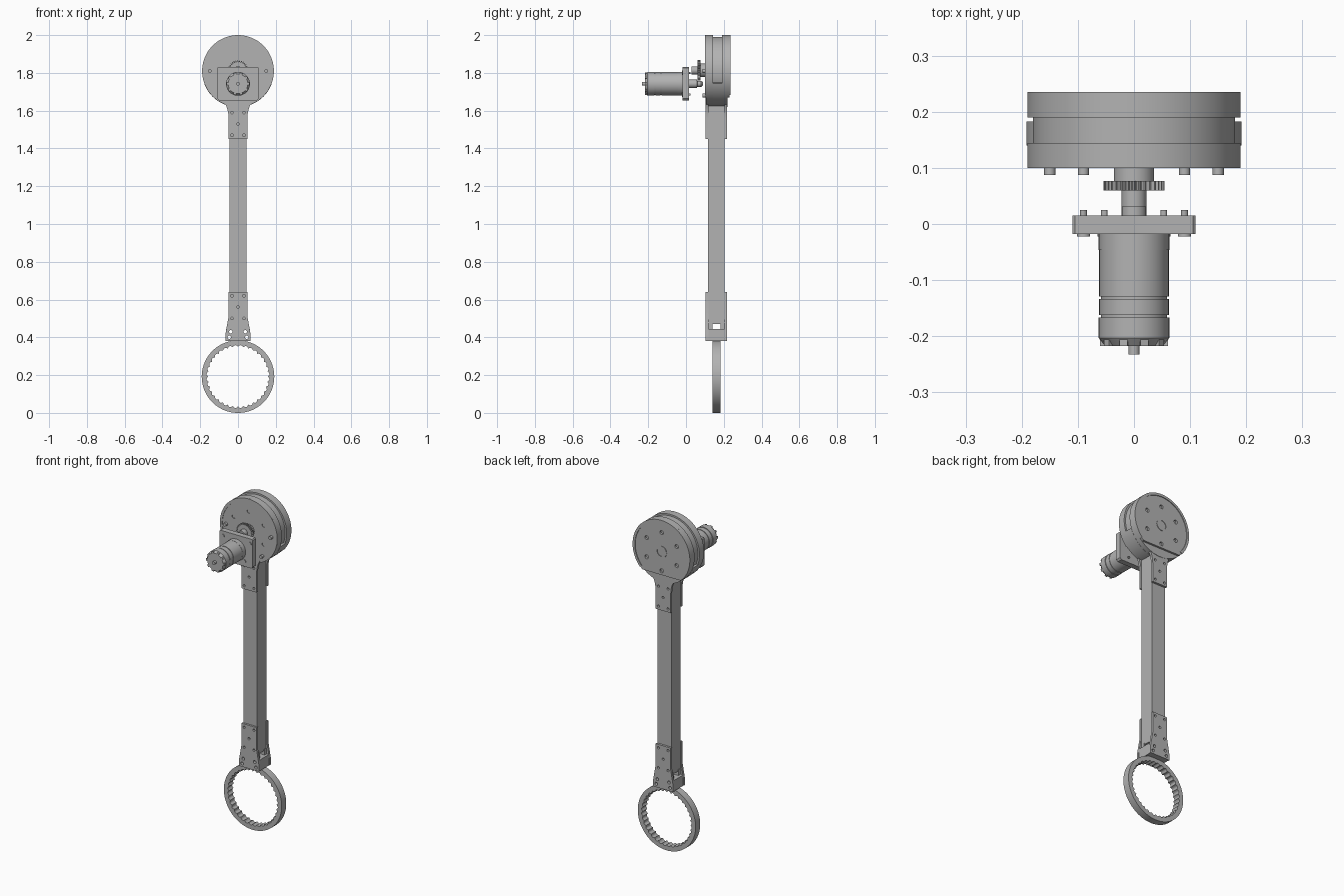
import bpy, bmesh
from math import sin, cos, pi, radians

cube = bpy.data.objects.get("Cube")
if cube:
    bpy.data.objects.remove(cube, do_unlink=True)

grey = bpy.data.materials.new("plain grey")
grey.use_nodes = True
grey.diffuse_color = (0.45, 0.45, 0.45, 1)
grey.node_tree.nodes["Principled BSDF"].inputs["Base Color"].default_value = (0.45, 0.45, 0.45, 1)


def finish(name, bm, smooth=True):
    bmesh.ops.recalc_face_normals(bm, faces=bm.faces[:])
    mesh = bpy.data.meshes.new(name)
    bm.to_mesh(mesh)
    bm.free()
    mesh.materials.append(grey)
    obj = bpy.data.objects.new(name, mesh)
    bpy.context.collection.objects.link(obj)
    if smooth:
        shade(obj)
    return obj


def shade(obj):
    bpy.ops.object.select_all(action='DESELECT')
    obj.select_set(True)
    bpy.context.view_layer.objects.active = obj
    bpy.ops.object.shade_smooth_by_angle(angle=radians(30))


def add_prism(bm, pts, y0, y1):
    """Solid with an outline in x, z pushed along y."""
    a = [bm.verts.new((x, y0, z)) for x, z in pts]
    b = [bm.verts.new((x, y1, z)) for x, z in pts]
    bm.faces.new(a)
    bm.faces.new(b[::-1])
    for i in range(len(a)):
        j = (i + 1) % len(a)
        bm.faces.new((a[i], a[j], b[j], b[i]))


def prism(name, pts, y0, y1):
    bm = bmesh.new()
    add_prism(bm, pts, y0, y1)
    return finish(name, bm)


def circle(x, z, r, n=48):
    return [(x + r * cos(2 * pi * i / n), z + r * sin(2 * pi * i / n)) for i in range(n)]


def discs(name, spots, r, y0, y1, n=48):
    bm = bmesh.new()
    for x, z in spots:
        add_prism(bm, circle(x, z, r, n), y0, y1)
    return finish(name, bm)


def box(name, x, y0, y1, z0, z1):
    return prism(name, [(-x, z0), (x, z0), (x, z1), (-x, z1)], y0, y1)


def lathe(name, z, profile, n=48):
    """Turned part around an axis along y; profile is (radius, y)."""
    bm = bmesh.new()
    rings = [[bm.verts.new((x, y, zz)) for x, zz in circle(0, z, r, n)] for r, y in profile]
    for a, b in zip(rings, rings[1:]):
        for i in range(n):
            j = (i + 1) % n
            bm.faces.new((a[i], a[j], b[j], b[i]))
    bm.faces.new(rings[0])
    bm.faces.new(rings[-1])
    return finish(name, bm)


def mirror_outline(half):
    """Close a right-hand half outline, listed bottom to top."""
    return half + [(-x, z) for x, z in reversed(half)]


def drill(obj, spots, r, y0, y1):
    cutter = discs("hole_cutter", spots, r, y0, y1, 16)
    mod = obj.modifiers.new("holes", 'BOOLEAN')
    mod.object, mod.solver = cutter, 'EXACT'
    bpy.context.view_layer.update()
    dep = bpy.context.evaluated_depsgraph_get()
    mesh = bpy.data.meshes.new_from_object(obj.evaluated_get(dep))
    obj.modifiers.clear()
    obj.data = mesh
    bpy.data.objects.remove(cutter, do_unlink=True)
    shade(obj)


def arc_band(name, z, r_in, r_out, a0, a1, y0, y1, n=64):
    ang = [radians(a0 + (a1 - a0) * i / n) for i in range(n + 1)]
    pts = [(r_out * cos(a), z + r_out * sin(a)) for a in ang]
    pts += [(r_in * cos(a), z + r_in * sin(a)) for a in reversed(ang)]
    return prism(name, pts, y0, y1)


# Drum: core, two flat-bottomed faces, raised rims and a lower spacer
DZ = 1.81
discs("drum_core", [(0, DZ)], 0.18, 0.12, 0.215, 96)
arc_band("drum_spacer", DZ, 0.178, 0.191, 200, 340, 0.144, 0.19)
hexes = [(0.115 * sin(i * pi / 3), DZ + 0.115 * cos(i * pi / 3)) for i in range(6)]
for side, inner, face, rim, base in (("front", 0.144, 0.103, 0.10, 0.106),
                                     ("back", 0.19, 0.231, 0.235, 0.219)):
    lo, hi = sorted((inner, base))
    discs(side + "_drum_disc", [(0, DZ)], 0.19, lo, hi, 96)
    lo, hi = sorted((inner, face))
    cover = prism(side + "_drum_cover",
                  [(x, max(z, 1.67)) for x, z in circle(0, DZ, 0.189, 96) if z > 1.655], lo, hi)
    drill(cover, hexes, 0.012, face - 0.015, face + 0.015)
    lo, hi = sorted((inner, rim))
    arc_band(side + "_drum_rim", DZ, 0.175, 0.19, -42, 222, lo, hi)
arc_band("back_bearing_ring", DZ, 0.028, 0.034, 0, 359.9, 0.225, 0.234)
bolts = [(s * x, z) for s in (-1, 1) for x, z in ((0.15, DZ), (0.09, 1.68))]
discs("drum_bolts", bolts, 0.01, 0.087, 0.105, 16)

# Arm tube
box("arm_tube", 0.045, 0.116, 0.204, 0.47, 1.64)

# Upper bracket plates with a curved flare into the drum
flare = [(0.05 + 0.075 * (1 - cos(t * pi / 16)), 1.56 + 0.12 * sin(t * pi / 16)) for t in range(9)]
upper = mirror_outline([(0.05, 1.45)] + flare)
upper_holes = [(s * 0.032, z) for s in (-1, 1) for z in (1.47, 1.59)] + [(0, 1.53)]

# Lower bracket plates
lower = mirror_outline([(0.066, 0.38), (0.066, 0.42), (0.05, 0.51), (0.05, 0.64)])
lower_holes = [(s * 0.032, z) for s in (-1, 1) for z in (0.50, 0.62)] + [(0, 0.56)]
lug_holes = [(s * x, z) for s in (-1, 1) for x, z in ((0.038, 0.43), (0.046, 0.40))]

for side, y0, y1 in (("front", 0.104, 0.118), ("back", 0.203, 0.217)):
    plate = prism(side + "_upper_bracket", upper, y0, y1)
    drill(plate, upper_holes, 0.007, y0 - 0.01, y1 + 0.01)
    plate = prism(side + "_lower_bracket", lower, y0, y1)
    drill(plate, lower_holes, 0.007, y0 - 0.01, y1 + 0.01)
    drill(plate, lug_holes, 0.009, y0 - 0.01, y1 + 0.01)
lug = box("ring_lug", 0.064, 0.118, 0.203, 0.38, 0.445)
drill(lug, lug_holes, 0.009, 0.10, 0.22)
for y0, y1 in ((0.118, 0.14), (0.183, 0.203)):
    box("lug_cheek", 0.048, y0, y1, 0.445, 0.48)

# End ring with scalloped inside
bm = bmesh.new()
N, RZ = 288, 0.192
loops = []
for inner, y in ((False, 0.14), (False, 0.183), (True, 0.183), (True, 0.14)):
    loop = []
    for i in range(N):
        a = 2 * pi * i / N
        r = 0.158 + 0.009 * abs(sin(18 * a)) if inner else 0.192
        loop.append(bm.verts.new((r * cos(a), y, RZ + r * sin(a))))
    loops.append(loop)
for k in range(4):
    a, b = loops[k], loops[(k + 1) % 4]
    for i in range(N):
        j = (i + 1) % N
        bm.faces.new((a[i], a[j], b[j], b[i]))
finish("end_ring", bm)

# Gear and its hub
GZ, TEETH = 1.813, 32
gear = []
for i in range(TEETH * 4):
    a = 2 * pi * i / (TEETH * 4)
    r = 0.054 if i % 4 < 2 else 0.046
    gear.append((r * cos(a), GZ + r * sin(a)))
prism("drive_gear", gear, 0.06, 0.077)
lathe("gear_hub", GZ, [(0.022, 0.03), (0.022, 0.062), (0.036, 0.076), (0.036, 0.105)])

# Motor mounting plate and screws
MZ = 1.742
plate = prism("motor_plate", mirror_outline([(0.10, 1.655), (0.11, 1.665), (0.11, 1.825), (0.105, 1.83)]),
              -0.018, 0.015)
screws = [(s * x, z) for s in (-1, 1) for x, z in ((0.09, 1.80), (0.053, 1.685))]
discs("motor_plate_screws", screws, 0.006, 0.01, 0.025, 12)
discs("motor_plate_screw_heads", screws, 0.012, -0.022, -0.01, 16)

# Motor can with grooves, notched end cap and shafts
lathe("motor_can", MZ, [(0.035, -0.217), (0.052, -0.217), (0.063, -0.203), (0.063, -0.167),
                        (0.059, -0.167), (0.059, -0.162), (0.062, -0.162), (0.062, -0.134),
                        (0.059, -0.134), (0.059, -0.129), (0.062, -0.129), (0.062, -0.046),
                        (0.063, -0.046), (0.063, -0.018)])
bm = bmesh.new()
for i in range(10):
    a = 2 * pi * i / 10
    quad = [(r * cos(a + d), MZ + r * sin(a + d))
            for r, d in ((0.045, -0.12), (0.061, -0.12), (0.061, 0.12), (0.045, 0.12))]
    add_prism(bm, quad, -0.217, -0.20)
finish("motor_end_ribs", bm)
discs("motor_rear_shaft", [(0, MZ)], 0.01, -0.233, -0.21, 20)
lathe("motor_pinion", MZ, [(0.022, 0.01), (0.022, 0.058), (0.016, 0.06), (0.016, 0.08),
                           (0.008, 0.09)], 24)
